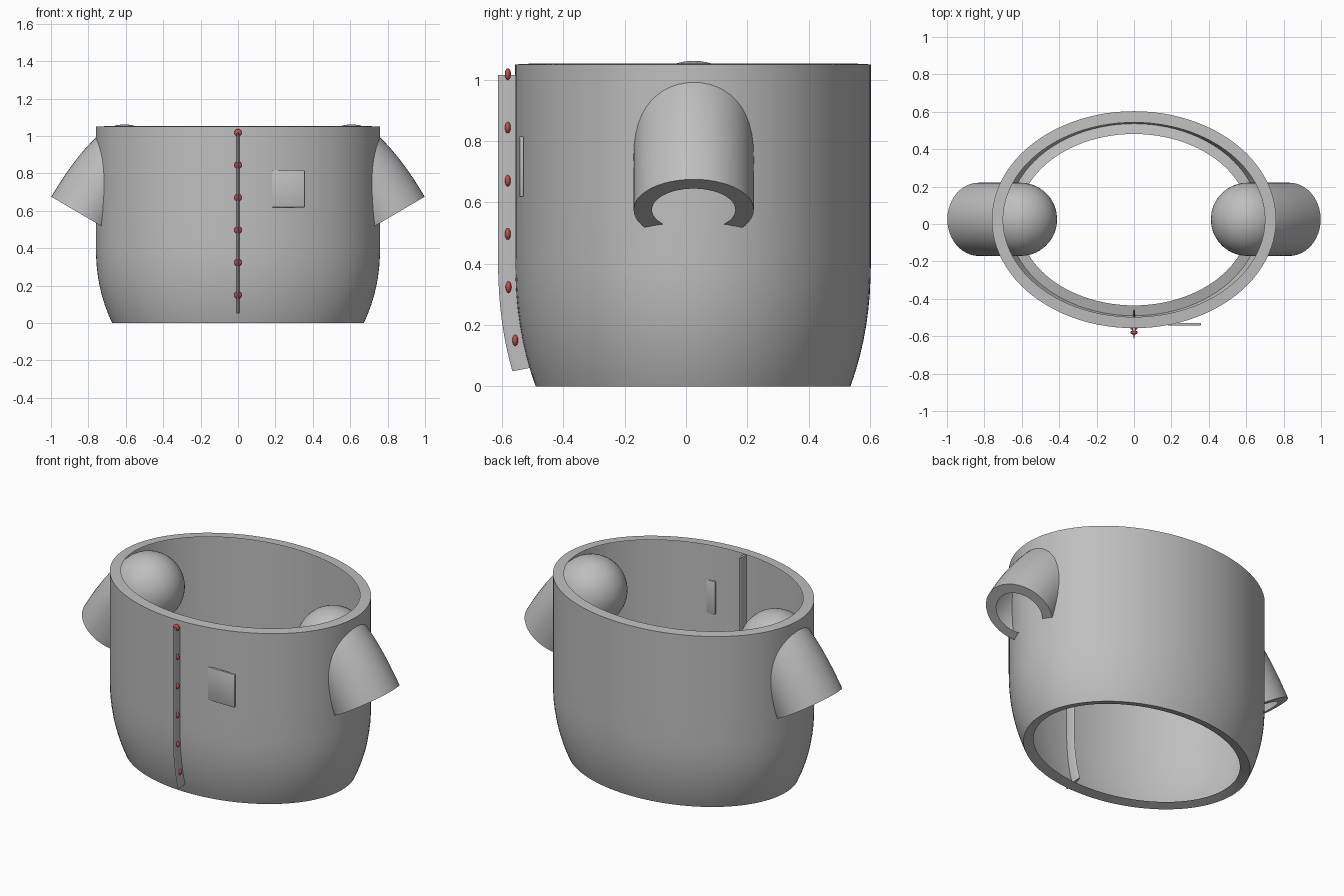
import bpy, bmesh, math
from mathutils import Vector

if "Cube" in bpy.data.objects:
    bpy.data.objects.remove(bpy.data.objects["Cube"])

CY = 0.023          # centre of the garment in y
SX, SY = 0.76, 0.58  # body half widths


def material(name, rgb):
    m = bpy.data.materials.new(name)
    m.diffuse_color = (*rgb, 1)
    m.use_nodes = True
    m.node_tree.nodes["Principled BSDF"].inputs["Base Color"].default_value = m.diffuse_color
    return m


GREY = material("cloth_grey", (0.52, 0.52, 0.52))
RED = material("button_red", (0.60, 0.07, 0.07))


def finish(name, bm, mat, angle=40):
    me = bpy.data.meshes.new(name)
    bm.to_mesh(me)
    bm.free()
    ob = bpy.data.objects.new(name, me)
    bpy.context.collection.objects.link(ob)
    me.materials.append(mat)
    bpy.ops.object.select_all(action='DESELECT')
    ob.select_set(True)
    bpy.context.view_layer.objects.active = ob
    bpy.ops.object.shade_smooth_by_angle(angle=math.radians(angle))
    return ob


def loft(name, rings, mat, cap_start=False, cap_end=False):
    """Skin a list of closed rings of points."""
    bm = bmesh.new()
    vs = [[bm.verts.new(p) for p in r] for r in rings]
    n = len(vs[0])
    for a, b in zip(vs, vs[1:]):
        for i in range(n):
            j = (i + 1) % n
            bm.faces.new((a[i], a[j], b[j], b[i]))
    if cap_start:
        bm.faces.new(vs[0][::-1])
    if cap_end:
        bm.faces.new(vs[-1])
    bmesh.ops.recalc_face_normals(bm, faces=bm.faces)
    return finish(name, bm, mat)


def wall_scale(z):
    """Body outline scale: straight above, tucked in towards the hem."""
    t = max(0.0, (0.42 - z) / 0.42)
    return 1 - 0.115 * t ** 2.3


def ellipse(z, rx, ry, n=96):
    return [(rx * math.cos(2 * math.pi * i / n),
             CY + ry * math.sin(2 * math.pi * i / n), z) for i in range(n)]


# Body: single wall with inward hems at the top and bottom
levels = [0, 0.03, 0.06, 0.1, 0.15, 0.2, 0.25, 0.3, 0.36, 0.42, 0.6, 0.8, 1.05]
rings = [ellipse(z, SX * wall_scale(z), SY * wall_scale(z)) for z in levels]
s = wall_scale(0)
rings.insert(0, ellipse(0.015, SX * s - 0.055, SY * s - 0.055))
rings.append(ellipse(1.053, SX - 0.06, SY - 0.06))
loft("body", rings, GREY)

# Sleeves: round shoulder, bent tube and a hem around the open cuff
R = 0.196
P0, P1, P2 = Vector((0.607, 0, 0.866)), Vector((0.715, 0, 0.77)), Vector((0.829, 0, 0.576))


def sleeve_ring(c, d, r, side, n=48):
    d = d.normalized()
    u = Vector((-d.z, 0, d.x))
    pts = []
    for i in range(n):
        a = 2 * math.pi * i / n
        p = c + u * (r * math.cos(a)) + Vector((0, r * math.sin(a), 0))
        pts.append((side * p.x, p.y + 0.025, p.z))
    return pts


for side, name in ((-1, "left_sleeve"), (1, "right_sleeve")):
    rings = []
    d0 = (P1 - P0).normalized()
    for k in range(12):                      # shoulder dome
        a = math.pi / 2 * (k + 0.05) / 12
        rings.append(sleeve_ring(P0 - d0 * (R * math.cos(a)), d0, R * math.sin(a), side))
    for k in range(11):                      # bent tube
        t = k / 10
        c = P0 * (1 - t) ** 2 + P1 * (2 * t * (1 - t)) + P2 * t * t
        d = (P1 - P0) * (1 - t) + (P2 - P1) * t
        rings.append(sleeve_ring(c, d, R, side))
    rings.append(sleeve_ring(P2, P2 - P1, R - 0.06, side))   # cuff hem
    loft(name, rings, GREY, cap_start=True)


def front_y(z):
    return CY - SY * wall_scale(z)


# Front strip: flat band following the wall
rings = []
for k in range(25):
    z = 0.06 + 0.956 * k / 24
    tilt = 0.12 * max(0.0, (0.3 - z) / 0.3)
    rings.append([(0.008 * math.cos(a), front_y(z) + 0.056 * math.sin(a),
                   z + tilt * 0.056 * math.sin(a) * 2)
                  for a in (2 * math.pi * i / 16 for i in range(16))])
loft("front_strip", rings, GREY, True, True)

# Buttons along the strip
for i in range(6):
    z = 0.15 + 0.1735 * i
    bm = bmesh.new()
    bmesh.ops.create_uvsphere(bm, u_segments=20, v_segments=12, radius=1)
    bmesh.ops.scale(bm, vec=(0.02, 0.01, 0.02), verts=bm.verts)
    bmesh.ops.translate(bm, vec=(0, front_y(z) - 0.024, z), verts=bm.verts)
    finish(f"button_{i + 1}", bm, RED, 60)

# Chest patch: thin plate with softened edges
bm = bmesh.new()
bmesh.ops.create_cube(bm, size=1)
bmesh.ops.scale(bm, vec=(0.178, 0.015, 0.198), verts=bm.verts)
bmesh.ops.bevel(bm, geom=bm.edges[:], offset=0.005, segments=2, affect='EDGES', profile=0.5)
bmesh.ops.translate(bm, vec=(0.269, -0.536, 0.717), verts=bm.verts)
finish("chest_patch", bm, GREY)
